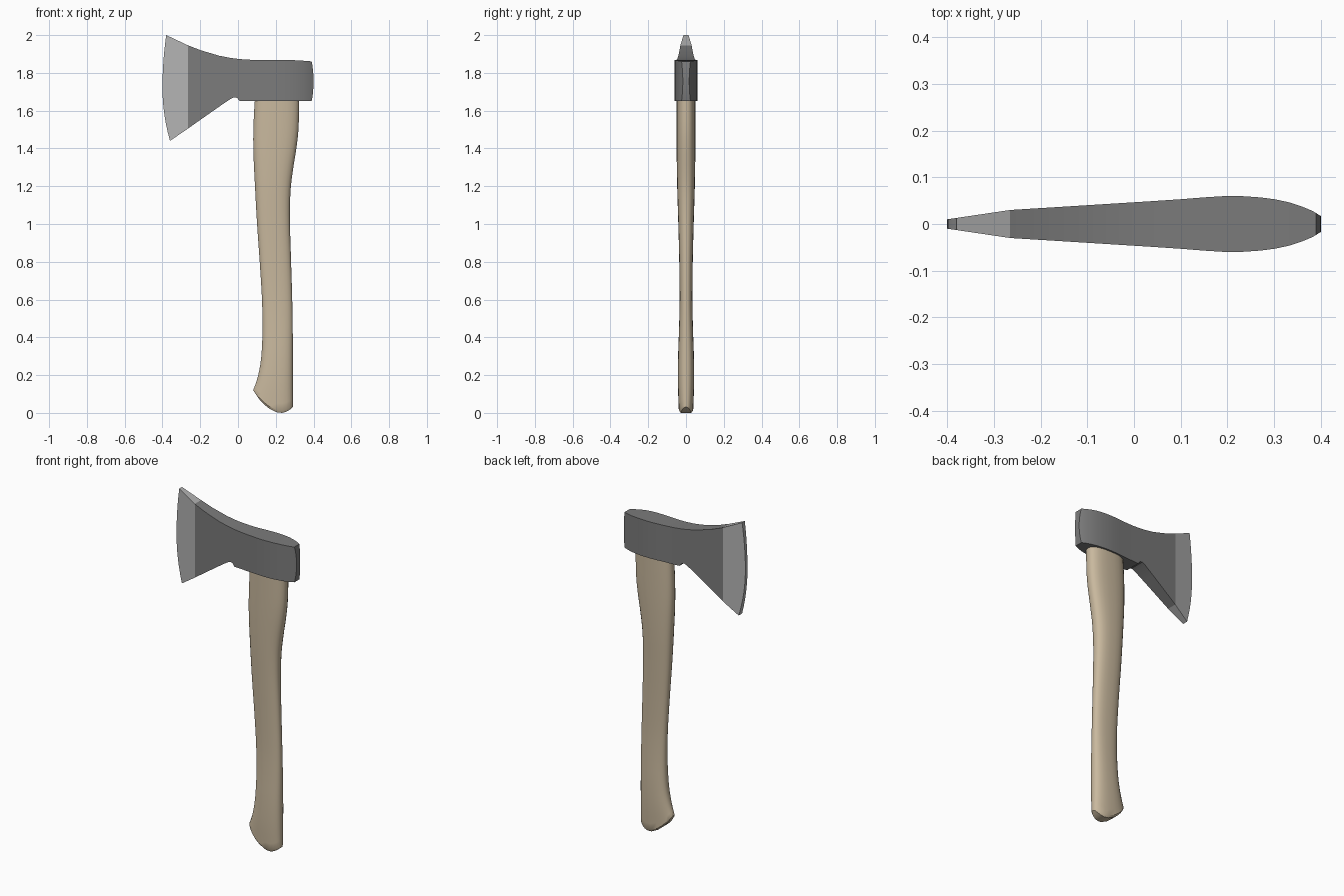
import bpy, bmesh, math

if "Cube" in bpy.data.objects:
    bpy.data.objects.remove(bpy.data.objects["Cube"])


def interp(pts, x):
    """Smooth (Hermite) interpolation through (x, y) points."""
    n = len(pts)
    slope = [(pts[min(i + 1, n - 1)][1] - pts[max(i - 1, 0)][1]) /
             (pts[min(i + 1, n - 1)][0] - pts[max(i - 1, 0)][0]) for i in range(n)]
    x = min(max(x, pts[0][0]), pts[-1][0])
    i = next(k for k in range(n - 1) if x <= pts[k + 1][0])
    (x0, y0), (x1, y1) = pts[i], pts[i + 1]
    h = x1 - x0
    t = (x - x0) / h
    return ((2*t**3 - 3*t*t + 1) * y0 + (t**3 - 2*t*t + t) * h * slope[i]
            + (3*t*t - 2*t**3) * y1 + (t**3 - t*t) * h * slope[i + 1])


def loft(name, rings, color, cap_start, cap_end, angle):
    """Skin rings that are mirrored in y (point i mirrors point n-1-i)."""
    bm = bmesh.new()
    vs = [[bm.verts.new(p) for p in r] for r in rings]
    n = len(rings[0])
    for a, b in zip(vs, vs[1:]):
        for i in range(n):
            k = (i + 1) % n
            bm.faces.new((a[i], a[k], b[k], b[i]))
    for r, wanted in ((vs[0], cap_start), (vs[-1], cap_end)):
        if wanted:
            for i in range(n // 2 - 1):
                bm.faces.new((r[i], r[i + 1], r[n - 2 - i], r[n - 1 - i]))
    bmesh.ops.recalc_face_normals(bm, faces=bm.faces[:])
    me = bpy.data.meshes.new(name)
    bm.to_mesh(me)
    bm.free()
    ob = bpy.data.objects.new(name, me)
    bpy.context.collection.objects.link(ob)
    mat = bpy.data.materials.new(name + "_mat")
    mat.diffuse_color = (*color, 1)
    mat.use_nodes = True
    mat.node_tree.nodes["Principled BSDF"].inputs["Base Color"].default_value = mat.diffuse_color
    me.materials.append(mat)
    bpy.ops.object.select_all(action='DESELECT')
    ob.select_set(True)
    bpy.context.view_layer.objects.active = ob
    bpy.ops.object.shade_smooth_by_angle(angle=math.radians(angle))
    return ob


# Head outline: top edge and half thickness along x
TOP = [(-0.38, 2.0), (-0.265, 1.946), (-0.15, 1.904), (-0.05, 1.881), (0.05, 1.870),
       (0.15, 1.868), (0.3, 1.867), (0.39, 1.861)]
HALF = [(-0.265, 0.03), (0.0, 0.0465), (0.1, 0.053), (0.15, 0.057), (0.21, 0.06),
        (0.27, 0.057), (0.33, 0.047), (0.38, 0.029), (0.4, 0.017)]
# Underside stations, including the notch behind the beard
UNDER = [(-0.265, 1.505), (-0.2, 1.551), (-0.1, 1.621), (-0.04, 1.662), (-0.02, 1.671),
         (-0.005, 1.668), (0.01, 1.65), (0.05, 1.65), (0.1, 1.65), (0.15, 1.65),
         (0.19, 1.65), (0.23, 1.65), (0.27, 1.65), (0.3, 1.65), (0.33, 1.65),
         (0.36, 1.65), (0.38, 1.65)]
ROWS = 13


def half_y(x):
    return 0.01 + 0.02 * (x + 0.4) / 0.135 if x < -0.265 else interp(HALF, x)


def section(xfun, z0, z1):
    side = []
    for j in range(ROWS):
        t = j / (ROWS - 1)
        x = xfun(2 * t - 1)
        side.append((x, -half_y(x), z0 + (z1 - z0) * t))
    return side + [(x, -y, z) for x, y, z in reversed(side)]


stations = [section(lambda s, x=x: x, z, interp(TOP, x)) for x, z in UNDER]
edge = section(lambda s: -0.4 + (0.04 if s < 0 else 0.02) * s * s, 1.44, 2.0)
poll = section(lambda s: 0.4 - 0.01 * s * s, 1.65, 1.861)

loft("blade_edge", [edge, stations[0]], (0.45, 0.45, 0.45), True, False, 25)
loft("axe_head", stations + [poll], (0.2, 0.2, 0.2), False, True, 25)

# Handle: front edge, back edge and half thickness by height
FRONT = [(0, 0.08), (0.15, 0.106), (0.25, 0.12), (0.35, 0.127), (0.45, 0.13), (0.6, 0.127),
         (0.8, 0.115), (1.0, 0.101), (1.2, 0.09), (1.4, 0.081), (1.55, 0.083), (1.7, 0.092)]
BACK = [(0, 0.29), (0.4, 0.29), (0.6, 0.287), (0.8, 0.281), (1.0, 0.275), (1.1, 0.275),
        (1.2, 0.28), (1.3, 0.293), (1.4, 0.309), (1.5, 0.32), (1.7, 0.325)]
THICK = [(0, 0.038), (0.15, 0.043), (0.3, 0.042), (0.45, 0.037), (0.6, 0.034), (0.8, 0.036),
         (1.0, 0.041), (1.2, 0.047), (1.4, 0.05), (1.7, 0.05)]
BASE = [(0.08, 0.12), (0.12, 0.063), (0.17, 0.02), (0.22, 0.0), (0.26, 0.008), (0.29, 0.03)]
SIDES, BLEND = 24, 0.35


def handle_ring(z):
    ring = []
    x0, x1, hy = interp(FRONT, z), interp(BACK, z), interp(THICK, z)
    if z == 0:
        hy -= 0.008
    for i in range(SIDES):
        a = (i + 0.5) * math.tau / SIDES
        c, s = math.cos(a), math.sin(a)
        px = math.copysign(abs(c) ** 0.8, c) / math.cos(math.pi / SIDES) ** 0.8
        py = math.copysign(abs(s) ** 0.8, s)
        x = (x0 + x1) / 2 + px * (x1 - x0) / 2
        b = interp(BASE, x)
        zz = b + z * (BLEND - b) / BLEND if z < BLEND else z
        ring.append((x, py * hy, zz))
    return ring


heights = [0, 0.012] + [0.05 + 1.63 * k / 36 for k in range(37)]
loft("handle", [handle_ring(z) for z in heights], (0.58, 0.48, 0.34), True, True, 35)
